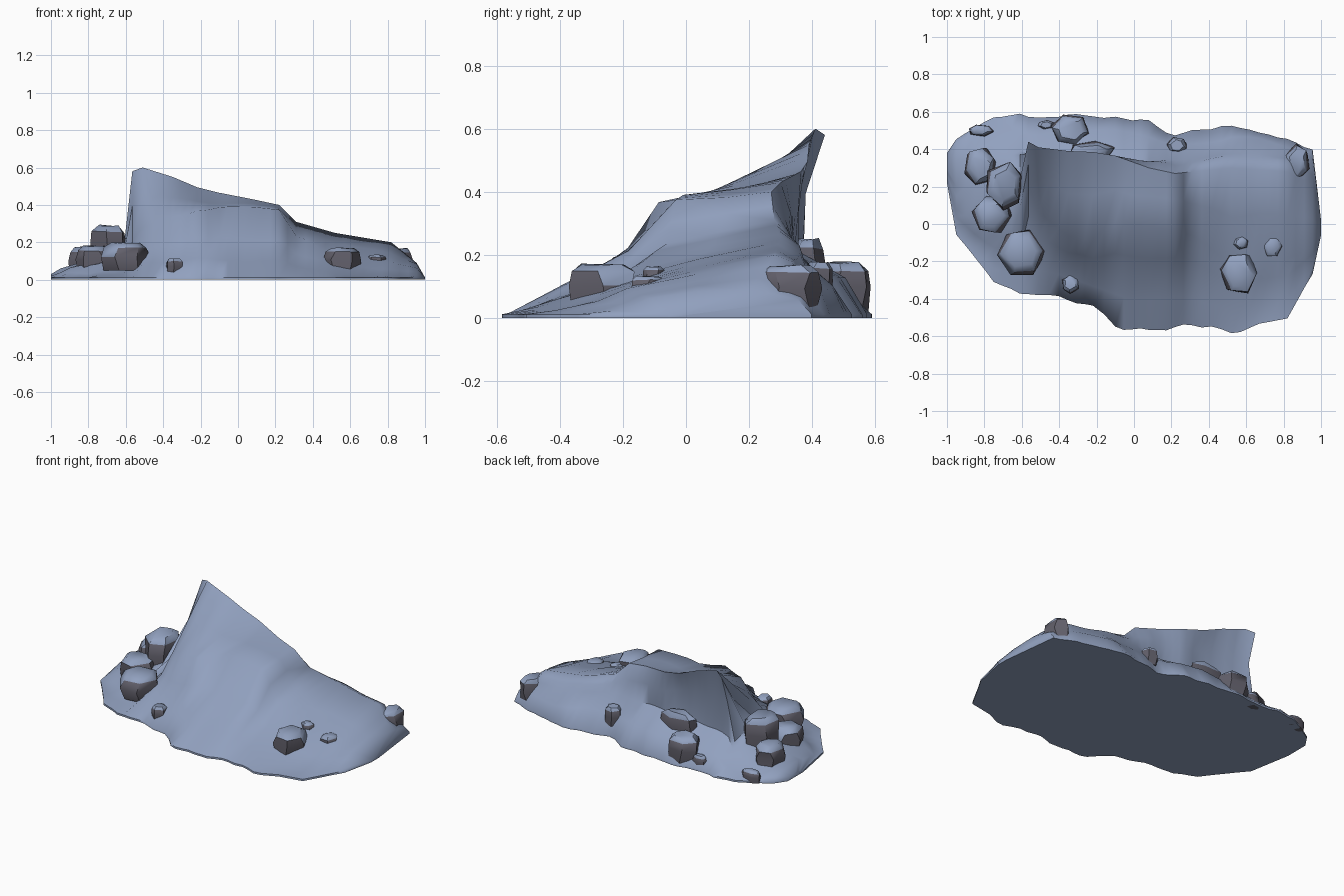
import bpy, bmesh, math, random
from mathutils import Vector, noise

if "Cube" in bpy.data.objects:
    bpy.data.objects.remove(bpy.data.objects["Cube"])

random.seed(4)


def material(name, rgb):
    m = bpy.data.materials.new(name)
    m.diffuse_color = (*rgb, 1)
    m.use_nodes = True
    m.node_tree.nodes["Principled BSDF"].inputs["Base Color"].default_value = m.diffuse_color
    return m


snow = material("blue_grey_snow", (0.285, 0.355, 0.52))
rock = material("dark_grey_rock", (0.12, 0.115, 0.145))


def finish(bm, name, mats, angle):
    bmesh.ops.recalc_face_normals(bm, faces=bm.faces[:])
    me = bpy.data.meshes.new(name)
    bm.to_mesh(me)
    bm.free()
    ob = bpy.data.objects.new(name, me)
    bpy.context.collection.objects.link(ob)
    for m in mats:
        me.materials.append(m)
    bpy.ops.object.select_all(action='DESELECT')
    ob.select_set(True)
    bpy.context.view_layer.objects.active = ob
    bpy.ops.object.shade_smooth_by_angle(angle=math.radians(angle))
    return ob


# Cross-sections of the crag:
# x, front edge y, shelf y/z, ridge y/z, back wall foot y/z, back edge y
stations = [
    (-1.00, .22, .26, .02, .30, .03, .34, .02, .38),
    (-0.95, -.05, .08, .04, .20, .06, .38, .05, .46),
    (-0.75, -.31, -.05, .09, .20, .12, .43, .06, .57),
    (-0.61, -.37, -.08, .12, .24, .18, .40, .11, .59),
    (-0.565, -.37, .20, .22, .44, .58, .36, .16, .575),
    (-0.51, -.38, .06, .29, .41, .60, .35, .17, .57),
    (-0.35, -.40, -.06, .345, .39, .55, .34, .19, .58),
    (-0.22, -.44, -.09, .375, .385, .495, .34, .20, .58),
    (-0.10, -.54, .00, .385, .365, .465, .36, .21, .57),
    (0.08, -.58, -.02, .385, .30, .43, .34, .21, .54),
    (0.22, -.54, -.03, .37, .27, .40, .33, .22, .48),
    (0.31, -.54, -.06, .235, .28, .31, .35, .22, .49),
    (0.52, -.58, -.20, .13, .30, .25, .38, .18, .53),
    (0.82, -.50, -.20, .09, .28, .20, .36, .15, .45),
    (0.955, -.27, -.12, .055, .20, .09, .30, .08, .40),
    (1.00, -.06, -.05, .01, -.02, .012, .00, .01, .02),
]


def profile(s):
    x, yf, ys, zs, yr, zr, yw, zw, yb = s
    def mix(a, b, t):
        return a + (b - a) * t
    return [
        (x, yf, .0), (x, yf, .012),
        (x, mix(yf, ys, .3), max(.012, zs * .28)),
        (x, mix(yf, ys, .72), max(.012, zs * .58)),
        (x, ys, zs),
        (x, mix(ys, yr, .5), mix(zs, zr, .45)),
        (x, yr, zr),
        (x, mix(yr, yw, .8), mix(zr, zw, .45)),
        (x, yw, zw),
        (x, mix(yw, yb, .6), mix(zw, .012, .45)),
        (x, yb, .012), (x, yb, .0)]


# Snowy crag with an overhanging peak
bm = bmesh.new()
rows = []
for a, b in zip(stations, stations[1:]):
    steps = max(1, round((b[0] - a[0]) / .05))
    for k in range(steps):
        t = k / steps
        rows.append([p + (q - p) * t for p, q in zip(a, b)])
rows.append(list(stations[-1]))
grid = []
for s in rows:
    line = []
    for j, p in enumerate(profile(s)):
        v = Vector(p)
        n = noise.noise_vector(v * 6)
        if 1 < j < 10 and j != 6 and abs(v.x) < .97:
            v += Vector((0, n.y * .024, n.z * .024))
            v.z = max(v.z, .012)
        elif j in (0, 1, 10, 11):
            v.y += noise.noise(Vector((v.x * 8, j // 6, 0))) * .03
            v.y = max(-.59, min(.59, v.y))
        line.append(bm.verts.new(v))
    grid.append(line)
for a, b in zip(grid, grid[1:]):
    for j in range(len(a)):
        k = (j + 1) % len(a)          # closing strip is the flat base
        bm.faces.new((a[j], b[j], b[k], a[k]))
bm.faces.new(grid[0])
bm.faces.new(grid[-1])
finish(bm, "snowy_crag", [snow], 55)


# Chunky boulder with rock sides and a snow cap
def boulder(name, x, y, w, d, z0, z1, sides=6):
    bm = bmesh.new()
    turn = random.uniform(0, 6)
    rings = []
    for r, h in ((.96, 0), (1.06, .5), (.97, .84), (.66, 1)):
        ring = []
        for i in range(sides):
            a = turn + (i + random.uniform(-.15, .15)) * math.tau / sides
            q = r * random.uniform(.94, 1.06)
            z = z0 + (z1 - z0) * (h + (random.uniform(-.06, .0) if h else 0))
            ring.append(bm.verts.new((x + math.cos(a) * q * w / 2,
                                      y + math.sin(a) * q * d / 2, z)))
        rings.append(ring)
    for a, b in zip(rings, rings[1:]):
        for i in range(sides):
            k = (i + 1) % sides
            bm.faces.new((a[i], a[k], b[k], b[i]))
    bm.faces.new(rings[0])
    bm.faces.new(rings[-1])
    bmesh.ops.recalc_face_normals(bm, faces=bm.faces[:])
    for f in bm.faces:
        f.material_index = 0 if f.normal.z > .38 else 1
    finish(bm, name, [snow, rock], 45)


# x, y, width, depth, bottom, top
boulders = [
    (-.69, .21, .20, .25, .09, .295),
    (-.82, .31, .17, .20, .03, .18),
    (-.76, .05, .20, .19, .04, .185),
    (-.60, -.15, .24, .25, .05, .20),
    (-.34, -.32, .09, .10, .03, .115),
    (-.34, .50, .20, .17, .02, .18),
    (-.22, .39, .24, .10, .08, .255),
    (.56, -.26, .19, .23, .04, .175),
    (.87, .33, .13, .19, .03, .17),
    (.57, -.10, .08, .07, .10, .165),
    (.74, -.12, .10, .12, .06, .135),
    (.23, .42, .11, .09, .06, .18),
    (-.82, .50, .13, .06, .0, .075),
    (-.47, .53, .09, .05, .0, .09),
]
for i, b in enumerate(boulders):
    boulder(f"boulder_{i + 1}", *b)
